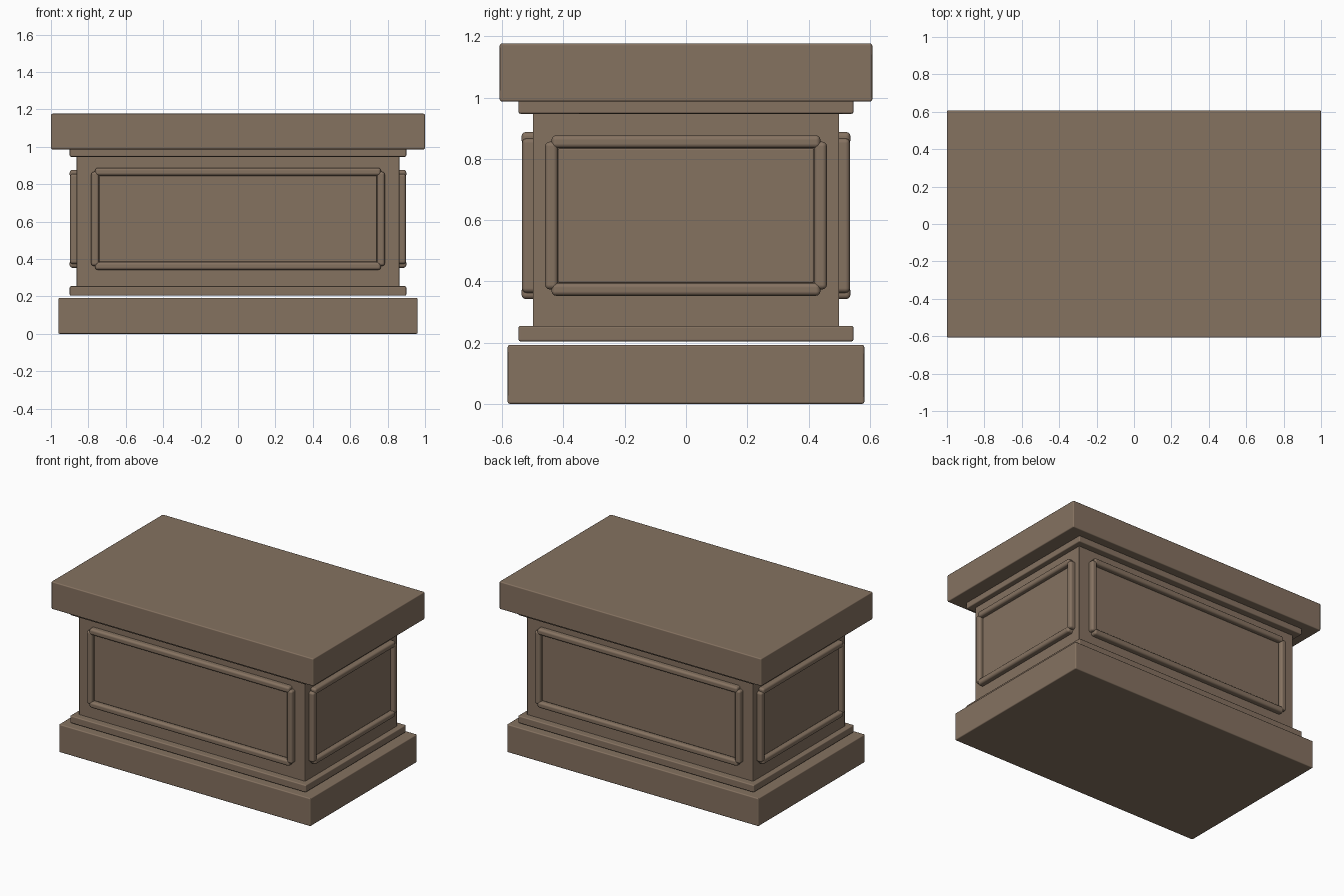
import bpy
from math import radians

cube = bpy.data.objects.get("Cube")
if cube:
    bpy.data.objects.remove(cube, do_unlink=True)

# One warm stone colour for the whole model
stone = bpy.data.materials.new("warm_brown_stone")
stone.use_nodes = True
colour = (0.235, 0.168, 0.118, 1)
stone.diffuse_color = colour
stone.node_tree.nodes["Principled BSDF"].inputs["Base Color"].default_value = colour


def block(name, x, y, z, bevel, segments=2):
    """Box spanning the (low, high) ranges, with rounded edges."""
    spans = (x, y, z)
    bpy.ops.mesh.primitive_cube_add(size=1, location=[(a + b) / 2 for a, b in spans])
    ob = bpy.context.object
    ob.name = name
    ob.scale = [b - a for a, b in spans]
    bpy.ops.object.transform_apply(location=False, rotation=False, scale=True)
    ob.data.materials.append(stone)
    bpy.ops.object.shade_smooth_by_angle(angle=radians(35))
    mod = ob.modifiers.new("rounded_edges", "BEVEL")
    mod.width = bevel
    mod.segments = segments
    mod.harden_normals = True
    return ob


def centred(name, hx, hy, z, bevel):
    return block(name, (-hx, hx), (-hy, hy), z, bevel)


# Stacked slabs, mouldings and body
centred("base_slab", 0.96, 0.582, (0, 0.193), 0.007)
centred("lower_moulding", 0.90, 0.547, (0.204, 0.255), 0.007)
centred("body", 0.863, 0.50, (0.21, 0.99), 0.003)
centred("upper_moulding", 0.90, 0.547, (0.947, 0.993), 0.007)
centred("top_slab", 1.0, 0.608, (0.987, 1.177), 0.007)


def panelled_face(name, axis, sign, face, half, bottom, top):
    """Raised panel framed by two rails and two stiles on one body face."""
    bar, step = 0.042, 0.021

    def part(label, across, z, proud, bevel, segments):
        out = sorted((sign * (face - 0.02), sign * (face + proud)))
        x, y = (across, out) if axis == "y" else (out, across)
        block(f"{name}_{label}", x, y, z, bevel, segments)

    inner = half - bar
    part("panel", (-inner, inner), (bottom + bar, top - bar), 0.01, 0.006, 2)
    for label, low in (("bottom_rail", bottom), ("top_rail", top - bar)):
        part(label, (step - half, half - step), (low, low + bar), 0.037, 0.015, 3)
    for label, low in (("stile_a", -half), ("stile_b", inner)):
        part(label, (low, low + bar), (bottom + step, top - step), 0.035, 0.015, 3)


# Long and short sides
for name, sign in (("front", -1), ("back", 1)):
    panelled_face(name, "y", sign, 0.50, 0.785, 0.342, 0.888)
for name, sign in (("right", -1), ("left", 1)):
    panelled_face(name, "x", sign, 0.863, 0.46, 0.353, 0.877)
